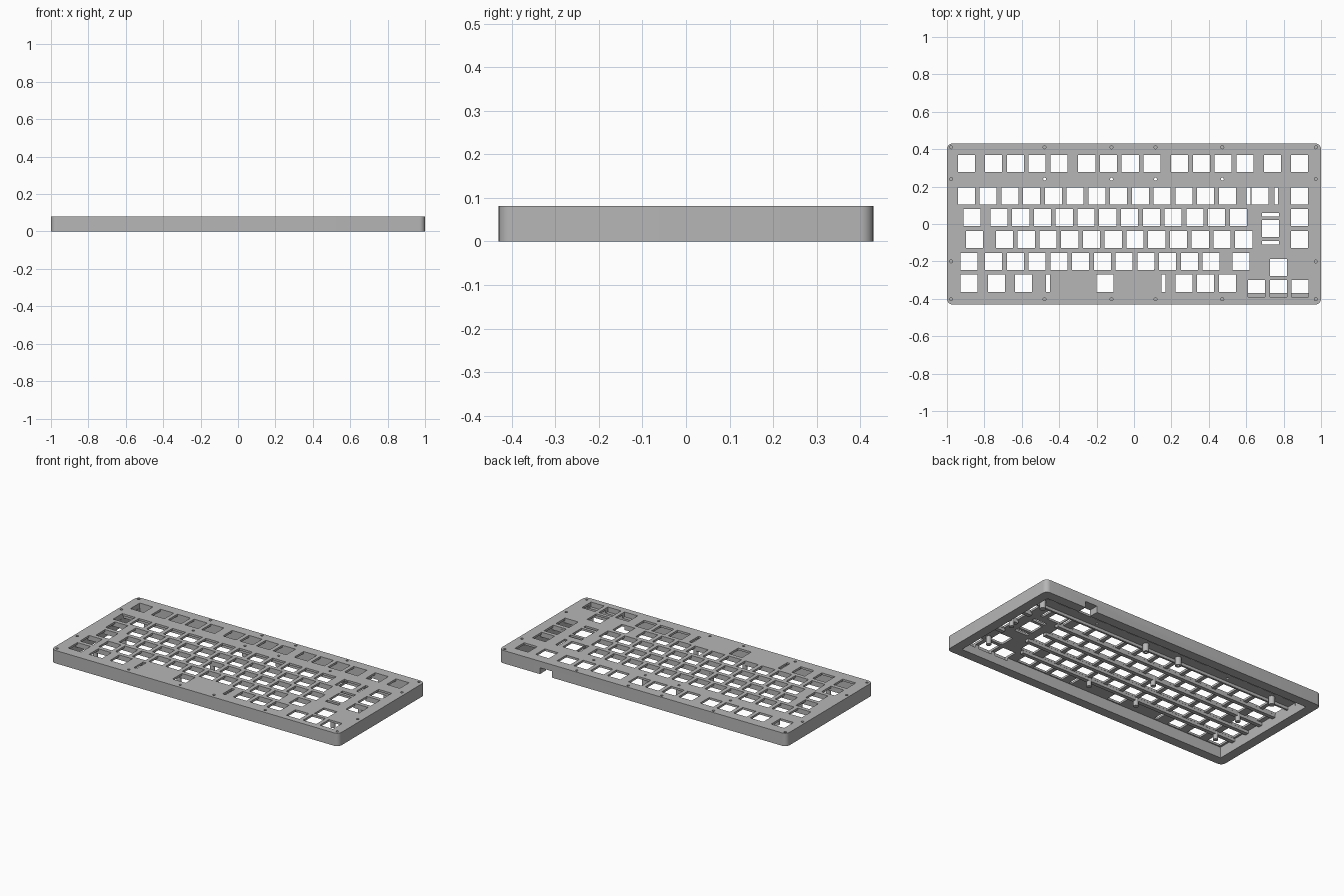
import bpy, bmesh, math
from mathutils import Matrix, Vector

old = bpy.data.objects.get("Cube")
if old:
    bpy.data.objects.remove(old)

TOP, UNDER = 0.081, 0.068      # top of case, underside of switch plate
HALF_X, HALF_Y = 1.0, 0.43
WALL = 0.06
U = 0.1163                     # key pitch
HOLE = 0.0915                  # switch opening
X0 = -0.896                    # first key column

grey = bpy.data.materials.new("case_grey")
grey.use_nodes = True
grey.diffuse_color = (0.47, 0.47, 0.47, 1)
grey.node_tree.nodes["Principled BSDF"].inputs["Base Color"].default_value = (0.47, 0.47, 0.47, 1)


def make(name, bm):
    mesh = bpy.data.meshes.new(name)
    bmesh.ops.recalc_face_normals(bm, faces=bm.faces)
    bm.to_mesh(mesh)
    bm.free()
    mesh.materials.append(grey)
    ob = bpy.data.objects.new(name, mesh)
    bpy.context.collection.objects.link(ob)
    return ob


def box(bm, x0, x1, y0, y1, z0, z1):
    centre = Vector(((x0 + x1) / 2, (y0 + y1) / 2, (z0 + z1) / 2))
    size = Matrix.Diagonal((x1 - x0, y1 - y0, z1 - z0, 1))
    bmesh.ops.create_cube(bm, size=1, matrix=Matrix.Translation(centre) @ size)


def cylinder(bm, x, y, r, z0, z1):
    bmesh.ops.create_cone(bm, cap_ends=True, segments=16, radius1=r, radius2=r,
                          depth=z1 - z0, matrix=Matrix.Translation((x, y, (z0 + z1) / 2)))


def carve(ob, cutter):
    cutter.hide_render = True
    mod = ob.modifiers.new("cut", 'BOOLEAN')
    mod.operation = 'DIFFERENCE'
    mod.solver = 'EXACT'
    mod.object = cutter


def bake(ob):
    deps = bpy.context.evaluated_depsgraph_get()
    mesh = bpy.data.meshes.new_from_object(ob.evaluated_get(deps))
    ob.modifiers.clear()
    ob.data = mesh


# Case block with rounded vertical corners
bm = bmesh.new()
box(bm, -HALF_X, HALF_X, -HALF_Y, HALF_Y, 0, TOP)
upright = [e for e in bm.edges if abs(e.verts[0].co.z - e.verts[1].co.z) > 0.01]
bmesh.ops.bevel(bm, geom=upright, offset=0.03, segments=6, profile=0.5, affect='EDGES')
case = make("keyboard_case", bm)

# Hollow underside
bm = bmesh.new()
box(bm, WALL - HALF_X, HALF_X - WALL, WALL - HALF_Y, HALF_Y - WALL, -0.05, UNDER)
recess = make("recess_cutter", bm)

# Cable notch in the back wall
bm = bmesh.new()
box(bm, 0.63, 0.715, 0.36, 0.5, -0.05, 0.04)
notch = make("notch_cutter", bm)

# Switch openings: (row y, [(first column in key units, count), ...])
rows = [
    (0.323, [(0, 1), (1.25, 4), (5.53, 4), (9.8, 4), (14.08, 1), (15.32, 1)]),
    (0.150, [(0, 13), (13.5, 1), (15.32, 1)]),
    (0.034, [(0.25, 1), (1.5, 12), (15.32, 1)]),
    (-0.083, [(0.375, 1), (1.75, 12), (15.32, 1)]),
    (-0.200, [(0.125, 1), (1.25, 11), (12.625, 1)]),
    (-0.317, [(0.125, 1), (1.375, 1), (2.625, 1), (6.375, 1), (10, 3)]),
    (-0.345, [(13.34, 3)]),
    (-0.232, [(14.35, 1)]),
    (-0.025, [(13.98, 1)]),
]
bm = bmesh.new()
h = HOLE / 2
for y, groups in rows:
    for start, count in groups:
        for k in range(count):
            x = X0 + (start + k) * U
            box(bm, x - h, x + h, y - h, y + h, 0.05, 0.12)

# Stabiliser slots
for x, y in ((0.612, 0.15), (0.76, 0.15), (-0.46, -0.317), (0.158, -0.317)):
    box(bm, x - 0.01, x + 0.01, y - h, y + h, 0.05, 0.12)
for y in (0.05, -0.1):
    box(bm, 0.73 - h, 0.73 + h, y - 0.01, y + 0.01, 0.05, 0.12)
openings = make("opening_cutter", bm)

# Screw holes around the rim and through the plate
bm = bmesh.new()
inner = (-0.478, -0.12, 0.115, 0.472)
for y in (0.41, -0.402):
    for x in (-0.978, *inner, 0.972):
        cylinder(bm, x, y, 0.008, 0.03, 0.12)
for y in (0.24, -0.2):
    for x in (-0.978, 0.972):
        cylinder(bm, x, y, 0.008, 0.03, 0.12)
for x in inner:
    cylinder(bm, x, 0.24, 0.008, -0.05, 0.12)
screws = make("screw_cutter", bm)

for cutter in (recess, notch, openings, screws):
    carve(case, cutter)

# Stiffening ribs between the key rows
bm = bmesh.new()
for y, x_end in ((0.21, 0.945), (0.092, 0.64), (-0.024, 0.63), (-0.1415, 0.66), (-0.2585, 0.6)):
    w = 0.006 if y > 0.2 else 0.012
    box(bm, -0.945, x_end, y - w, y + w, 0.05, UNDER + 0.002)
for y in (0.092, -0.024, -0.1415):
    box(bm, 0.83, 0.945, y - 0.012, y + 0.012, 0.05, UNDER + 0.002)
make("row_ribs", bm)

# Mounting posts below the plate
bm = bmesh.new()
posts = {0.24: (-0.8, -0.12, 0.115, 0.865),
         -0.024: (-0.775, -0.16, 0.87),
         -0.2585: (-0.81, -0.23, 0.11, 0.84)}
for y, xs in posts.items():
    for x in xs:
        cylinder(bm, x, y, 0.018 if y > 0.2 else 0.0145, 0.018, UNDER + 0.002)
post_ob = make("mounting_posts", bm)
carve(post_ob, screws)

bpy.context.view_layer.update()
for ob in (case, post_ob):
    bake(ob)
for cutter in (recess, notch, openings, screws):
    bpy.data.objects.remove(cutter)

# Smooth the round corners and posts, keep the edges sharp
bpy.ops.object.select_all(action='DESELECT')
for ob in (case, post_ob):
    ob.select_set(True)
bpy.context.view_layer.objects.active = case
bpy.ops.object.shade_smooth_by_angle(angle=math.radians(30))
